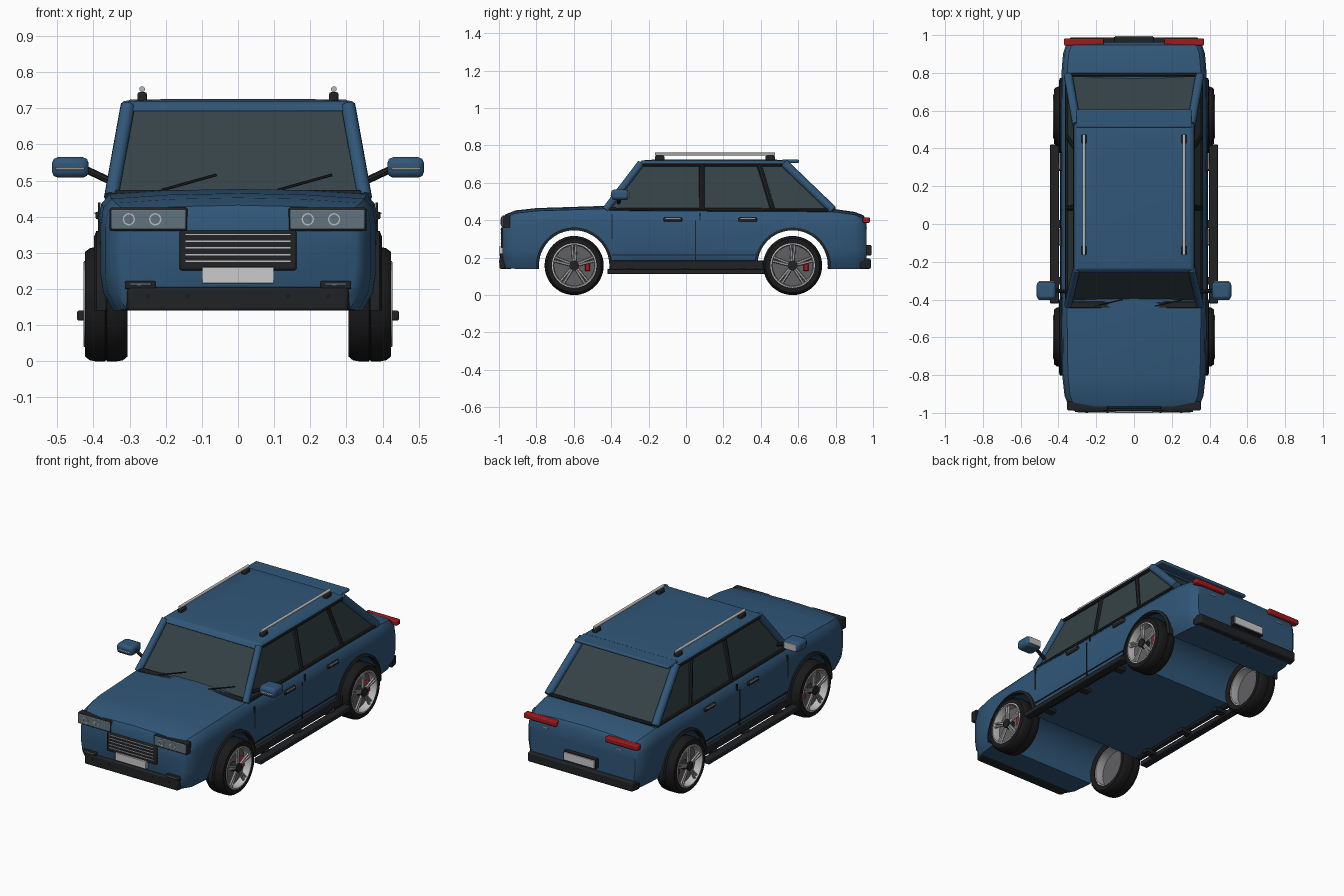
import bpy, bmesh, math
from mathutils import Vector, Matrix

if "Cube" in bpy.data.objects:
    bpy.data.objects.remove(bpy.data.objects["Cube"])

def material(name, r, g, b):
    m = bpy.data.materials.new(name)
    m.diffuse_color = (r, g, b, 1)
    m.use_nodes = True
    m.node_tree.nodes["Principled BSDF"].inputs["Base Color"].default_value = m.diffuse_color
    return m

BLUE = material("blue_paint", .03, .095, .19)
GLASS = material("dark_glass", .035, .055, .06)
BLACK = material("black_trim", .014, .016, .018)
RUBBER = material("rubber", .01, .01, .011)
SILVER = material("silver", .5, .5, .5)
GREY = material("wheel_grey", .12, .12, .125)
LAMP = material("lamp_glass", .12, .17, .2)
RED = material("red_lens", .35, .01, .012)
WHITE = material("plate_white", .6, .6, .6)

def finish(name, bm, mat, bevel=0, angle=35):
    bmesh.ops.recalc_face_normals(bm, faces=bm.faces)
    me = bpy.data.meshes.new(name)
    bm.to_mesh(me)
    bm.free()
    ob = bpy.data.objects.new(name, me)
    bpy.context.collection.objects.link(ob)
    me.materials.append(mat)
    bpy.ops.object.select_all(action='DESELECT')
    ob.select_set(True)
    bpy.context.view_layer.objects.active = ob
    if bevel:
        b = ob.modifiers.new("bevel", 'BEVEL')
        b.width, b.segments = bevel, 2
    bpy.ops.object.shade_smooth_by_angle(angle=math.radians(angle))
    return ob

def box(name, x, y, z, mat, bevel=.004):
    bm = bmesh.new()
    bmesh.ops.create_cube(bm, size=1)
    for v in bm.verts:
        v.co = [(a[0] + a[1]) / 2 + c * abs(a[1] - a[0]) for a, c in zip((x, y, z), v.co)]
    return finish(name, bm, mat, bevel)

def sided(s, a, b):
    return (s * a, s * b)

def bar(name, p, q, r, mat, n=12, r2=None):
    p, q = Vector(p), Vector(q)
    bm = bmesh.new()
    M = Matrix.Translation((p + q) / 2) @ (q - p).to_track_quat('Z', 'Y').to_matrix().to_4x4()
    bmesh.ops.create_cone(bm, cap_ends=True, segments=n, radius1=r, radius2=r2 or r,
                          depth=(q - p).length, matrix=M)
    return finish(name, bm, mat)

def loft(name, rings, mat, bevel=0, angle=35):
    bm = bmesh.new()
    vs = [[bm.verts.new(p) for p in ring] for ring in rings]
    n = len(vs[0])
    for a, b in zip(vs, vs[1:]):
        for i in range(n):
            bm.faces.new((a[i], a[(i + 1) % n], b[(i + 1) % n], b[i]))
    bm.faces.new(vs[0])
    bm.faces.new(vs[-1])
    return finish(name, bm, mat, bevel, angle)

def revolve(name, prof, cy, cz, mat, a0=0, a1=360, n=48, closed=True):
    # profile of (radius, x) turned about an axis along x
    bm = bmesh.new()
    rows = []
    full = a1 - a0 == 360
    for k in range(n if full else n + 1):
        t = math.radians(a0 + (a1 - a0) * k / n)
        rows.append([bm.verts.new((x, cy + r * math.cos(t), cz + r * math.sin(t))) for r, x in prof])
    m = len(prof)
    for k in range(n):
        a, b = rows[k], rows[(k + 1) % len(rows)]
        for i in range(m if closed else m - 1):
            j = (i + 1) % m
            bm.faces.new((a[i], a[j], b[j], b[i]))
    if not full:
        bm.faces.new(rows[0])
        bm.faces.new(rows[-1])
    return finish(name, bm, mat)

# lower body, lofted along y: (y, half width, bottom, shoulder height)
stations = [(-.98, .325, .17, .385), (-.965, .345, .145, .417), (-.91, .368, .14, .438),
            (-.8, .38, .14, .45), (-.43, .385, .14, .462), (-.2, .386, .14, .453),
            (.6, .386, .14, .447), (.8, .384, .14, .444), (.9, .376, .14, .43),
            (.948, .36, .14, .412), (.964, .342, .15, .388)]
rings = []
for y, w, b, t in stations:
    half = [(w - .035, b), (w - .008, b + .05), (w, b + .1), (w, t - .07),
            (w - .007, t - .025), (w - .03, t), (w * .5, t + .011)]
    rings.append([(0, y, b)] + [(x, y, z) for x, z in half] + [(0, y, t + .015)]
                 + [(-x, y, z) for x, z in reversed(half)])
body = loft("body", rings, BLUE)

# wheel arches cut through the body
WHEELS, CZ = (-.598, .57), .158
for cy in WHEELS:
    cut = bar("arch_cutter", (-.6, cy, CZ), (.6, cy, CZ), .19, BLUE, 64)
    cut.hide_render = True
    mod = body.modifiers.new("arch", 'BOOLEAN')
    mod.operation, mod.solver, mod.object = 'DIFFERENCE', 'EXACT', cut
    bpy.context.view_layer.objects.active = body
    bpy.ops.object.modifier_apply(modifier=mod.name)
    bpy.data.objects.remove(cut)
bpy.ops.object.select_all(action='DESELECT')
body.select_set(True)
bpy.ops.object.shade_smooth_by_angle(angle=math.radians(35))

# glasshouse and roof
def rect(w, y0, y1, z):
    return [(-w, y0, z), (w, y0, z), (w, y1, z), (-w, y1, z)]
loft("window_glass", [rect(.356, -.42, .79, .44), rect(.302, -.235, .525, .708)], GLASS)
loft("roof", [rect(.318, -.262, .55, .692), rect(.316, -.25, .545, .708), rect(.3, -.235, .535, .72),
              rect(.2, -.15, .45, .726)], BLUE, .004)
box("rear_spoiler", (-.305, .305), (.51, .605), (.706, .724), BLUE, .007)
box("cowl", (-.34, .34), (-.445, -.41), (.455, .474), BLACK)
bar("rear_window_seal", (-.33, .79, .462), (.33, .79, .462), .01, BLACK, 8)
for x in (-.21, .11):
    bar("wiper", (x, -.435, .474), (x + .15, -.40, .516), .004, BLACK, 6)

for s in (-1, 1):
    # pillars and window trim
    bar("front_pillar", (s * .35, -.43, .455), (s * .305, -.24, .705), .02, BLUE)
    bar("rear_pillar", (s * .348, .785, .455), (s * .303, .525, .705), .023, BLUE)
    bar("middle_pillar", (s * .35, .085, .455), (s * .304, .085, .7), .015, BLACK, 8)
    bar("quarter_pillar", (s * .35, .465, .455), (s * .304, .39, .7), .014, BLACK, 8)
    bar("belt_trim", (s * .356, -.41, .458), (s * .356, .76, .454), .009, BLACK, 8)
    bar("roof_gutter", (s * .313, -.24, .698), (s * .313, .53, .698), .01, BLACK, 8)
    # roof rails
    bar("roof_rail", (s * .265, -.165, .753), (s * .265, .475, .753), .008, SILVER)
    for y in (-.14, .45):
        box("rail_foot", sided(s, .252, .278), (y - .025, y + .025), (.718, .745), BLACK, .006)
    # mirrors
    bar("mirror_arm", (s * .345, -.36, .495), (s * .43, -.35, .535), .01, BLACK, 8)
    box("mirror_shell", sided(s, .413, .515), (-.4, -.305), (.508, .565), BLUE, .017)
    box("mirror_glass", sided(s, .423, .505), (-.31, -.302), (.516, .557), SILVER, .003)
    box("mirror_lamp", sided(s, .425, .505), (-.403, -.39), (.53, .536), SILVER, .001)
    # door seams and handles
    for y, z0, z1 in ((-.395, .3, .43), (.05, .19, .4), (.075, .4, .44)):
        box("door_seam", sided(s, .38, .3875), (y - .003, y + .003), (z0, z1), BLACK, 0)
    box("door_seam_low", sided(s, .38, .387), (-.395, .39), (.212, .217), BLACK, 0)
    for y in (-.07, .33):
        box("door_handle", sided(s, .376, .394), (y - .05, y + .05), (.393, .414), BLACK, .005)
        box("handle_chrome", sided(s, .39, .397), (y - .04, y + .04), (.407, .412), SILVER, .001)
    # sills
    box("sill", sided(s, .36, .392), (-.41, .415), (.137, .185), BLACK)
    box("side_step", sided(s, .398, .445), (-.42, .42), (.113, .14), BLACK)
    for y in (-.3, 0, .3):
        box("step_bracket", sided(s, .33, .41), (y - .02, y + .02), (.12, .142), BLACK, 0)
    # headlights
    x0 = min(s * .14, s * .355)
    box("headlight_case", (x0, x0 + .215), (-.982, -.94), (.36, .425), BLACK)
    box("headlight_lens", (x0 + .004, x0 + .211), (-.988, -.97), (.365, .42), LAMP)
    for dx in (.053, .126):
        revolve("headlight_ring", [(.013, -.002), (.017, -.002), (.017, .002), (.013, .002)],
                0, 0, SILVER, n=24).matrix_world = (
            Matrix.Translation((x0 + dx, -.989, .393)) @ Matrix.Rotation(math.pi / 2, 4, 'Z'))
    box("fog_light", sided(s, .228, .313), (-.995, -.95), (.2, .222), BLACK)
    box("fog_lens", sided(s, .24, .3), (-.998, -.98), (.21, .216), LAMP, .001)
    # tail lights
    box("tail_light", sided(s, .16, .37), (.945, .983), (.386, .416), RED, .006)
    box("tail_badge", sided(s, .22, .26), (.955, .968), (.355, .361), SILVER, .001)
    bar("bumper_sensor_outer", (s * .25, -1, .18), (s * .25, -.98, .18), .006, RUBBER)
    bar("bumper_sensor_inner", (s * .14, -1, .18), (s * .14, -.98, .18), .006, RUBBER)

    # wheels and arch flares
    for cy in WHEELS:
        revolve("arch_flare", [(.188, s * .365), (.203, s * .365), (.203, s * .392), (.188, s * .398)],
                cy, CZ, BLACK, -5, 185)
        revolve("tyre", [(r, s * x) for r, x in
                ((.115, .312), (.145, .306), (.155, .318), (.158, .335), (.158, .362), (.154, .365),
                 (.158, .368), (.158, .395), (.155, .41), (.145, .423), (.117, .423))], cy, CZ, RUBBER)
        revolve("rim", [(r, s * x) for r, x in
                ((.108, .315), (.118, .315), (.119, .426), (.112, .428), (.107, .415))], cy, CZ, SILVER)
        bar("brake_disc", (s * .365, cy, CZ), (s * .385, cy, CZ), .109, GREY, 40)
        bar("hub", (s * .37, cy, CZ), (s * .427, cy, CZ), .026, BLACK, 24)
        box("brake_caliper", sided(s, .38, .403), (cy + .058, cy + .085), (CZ - .03, CZ + .03), RED)
        for k in range(5):
            t = math.pi / 2 + k * math.tau / 5
            for d in (-.09, .09):
                a, b = t + d * 2.2, t + d
                bar("spoke", (s * .415, cy + .024 * math.cos(a), CZ + .024 * math.sin(a)),
                    (s * .415, cy + .113 * math.cos(b), CZ + .113 * math.sin(b)), .007, SILVER, 6)

# front: grille, bumper, plate
box("grille", (-.162, .162), (-.99, -.95), (.252, .362), BLACK, .006)
for k in range(5):
    z = .277 + k * .0185
    box("grille_bar", (-.145, .145), (-.993, -.98), (z - .002, z + .002), SILVER, 0)
def bumper(name, y_out, y_in, w, d):
    pts = [(-w, y_in), (-w + .012, y_out), (w - .012, y_out), (w, y_in)]
    loft(name, [[(x, y, z) for x, y in pts] for z in (.14, .14 + d)], BLACK, .008)
bumper("front_bumper", -.997, -.93, .315, .065)
bumper("rear_bumper", .988, .93, .352, .055)
box("front_plate", (-.1, .1), (-1, -.97), (.216, .261), WHITE, .002)
box("rear_plate_frame", (-.105, .105), (.95, .99), (.212, .268), BLACK, .002)
box("rear_plate", (-.1, .1), (.98, .995), (.217, .263), WHITE, .002)
